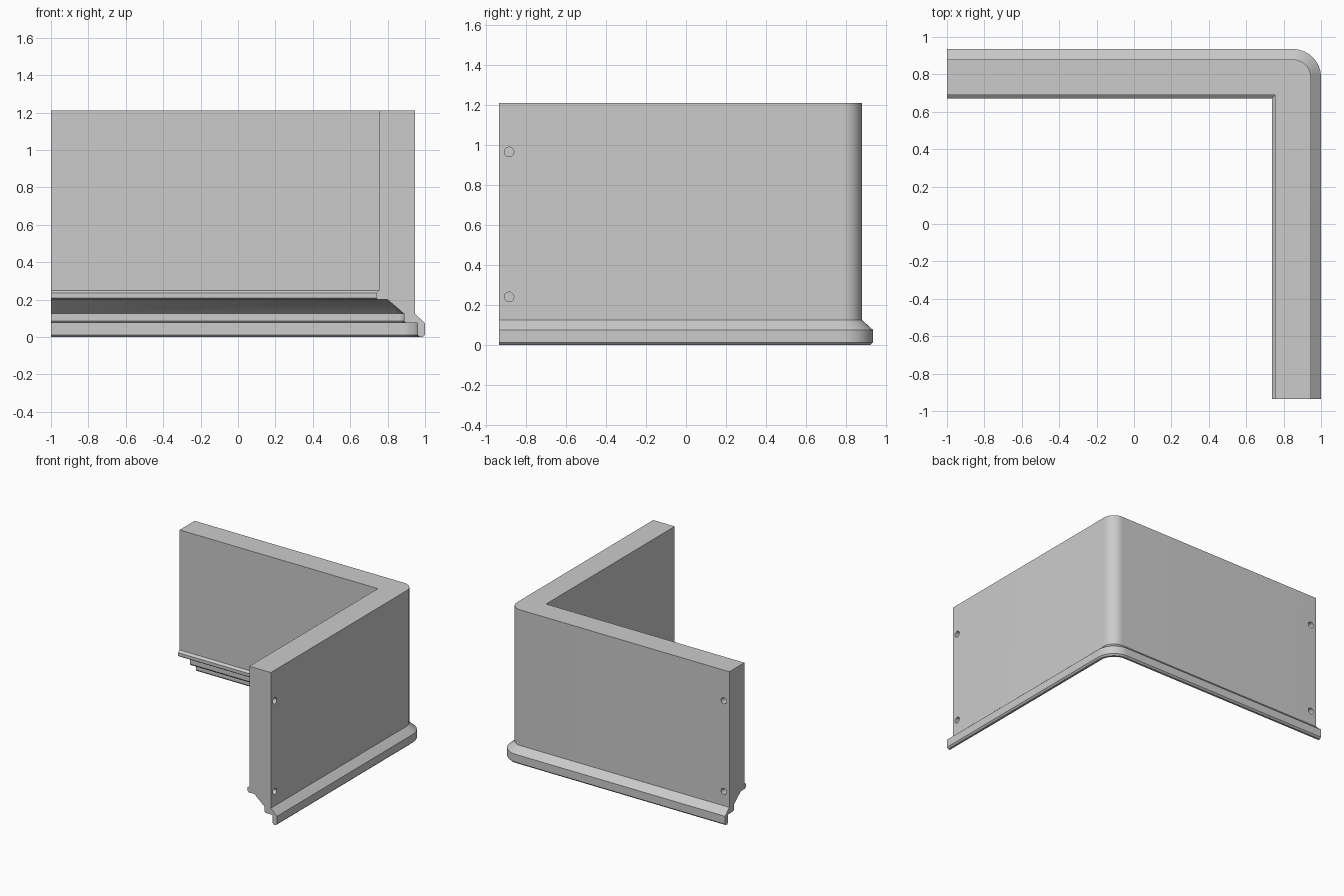
import bpy, bmesh, math
from mathutils import Vector, Matrix

if "Cube" in bpy.data.objects:
    bpy.data.objects.remove(bpy.data.objects["Cube"], do_unlink=True)

BACK, FRONT, LEFT = 0.935, -0.935, -1.0
SHIFT = 1.0 - BACK          # the back leg sits this much closer in than the side leg
TURN = 0.85                 # centre of the rounded corner
STEPS = 14

# Wall cross-section: x position on the side leg, height
profile = [
    (0.945, 1.21), (0.945, 0.125), (1.0, 0.075), (1.0, 0.012), (0.988, 0.0),
    (0.972, 0.0), (0.96, 0.012), (0.96, 0.075), (0.897, 0.075), (0.887, 0.087),
    (0.887, 0.125), (0.80, 0.20), (0.75, 0.20), (0.737, 0.21), (0.737, 0.235),
    (0.755, 0.25), (0.755, 1.21),
]

grey = bpy.data.materials.new("light_grey")
grey.use_nodes = True
colour = (0.6, 0.6, 0.6, 1.0)
grey.diffuse_color = colour
grey.node_tree.nodes["Principled BSDF"].inputs["Base Color"].default_value = colour


def corner_point(x, z, angle):
    """Round outside the turn centre, sharp mitre inside it."""
    r = max(x - TURN, 0.0)
    base = min(x, TURN)
    return Vector((base + r * math.cos(angle), base - SHIFT + r * math.sin(angle), z))


# Corner wall: sweep the cross-section along the back, round the corner, to the front
bm = bmesh.new()
sections = [[Vector((LEFT, x - SHIFT, z)) for x, z in profile]]
for i in range(STEPS + 1):
    angle = math.pi / 2 * (1 - i / STEPS)
    sections.append([corner_point(x, z, angle) for x, z in profile])
sections.append([Vector((x, FRONT, z)) for x, z in profile])
rings = [[bm.verts.new(p) for p in section] for section in sections]
for a, b in zip(rings, rings[1:]):
    for k in range(len(profile)):
        n = (k + 1) % len(profile)
        bm.faces.new((a[k], a[n], b[n], b[k]))
bm.faces.new(rings[0])
bm.faces.new(rings[-1][::-1])
bmesh.ops.remove_doubles(bm, verts=bm.verts[:], dist=0.0001)
bmesh.ops.recalc_face_normals(bm, faces=bm.faces[:])
mesh = bpy.data.meshes.new("corner_wall")
bm.to_mesh(mesh)
bm.free()
wall = bpy.data.objects.new("corner_wall", mesh)
bpy.context.collection.objects.link(wall)
mesh.materials.append(grey)

# Blind screw holes near both free ends
bm = bmesh.new()
for z in (0.24, 0.965):
    for place, turn in (
        (Vector((0.945, FRONT + 0.05, z)), Matrix.Rotation(math.pi / 2, 4, "Y")),
        (Vector((LEFT + 0.05, 0.945 - SHIFT, z)), Matrix.Rotation(math.pi / 2, 4, "X")),
    ):
        bmesh.ops.create_cone(bm, cap_ends=True, segments=24, radius1=0.024,
                              radius2=0.024, depth=0.16,
                              matrix=Matrix.Translation(place) @ turn)
cut_mesh = bpy.data.meshes.new("hole_cutter")
bm.to_mesh(cut_mesh)
bm.free()
cut_mesh.materials.append(grey)
cutter = bpy.data.objects.new("hole_cutter", cut_mesh)
bpy.context.collection.objects.link(cutter)
cutter.hide_render = True

holes = wall.modifiers.new("screw_holes", "BOOLEAN")
holes.operation = "DIFFERENCE"
holes.solver = "EXACT"
holes.object = cutter

# Apply the holes, then shade the rounded corner smoothly
bpy.ops.object.select_all(action="DESELECT")
wall.select_set(True)
bpy.context.view_layer.objects.active = wall
bpy.ops.object.modifier_apply(modifier=holes.name)
bpy.data.objects.remove(cutter, do_unlink=True)
bpy.ops.object.shade_smooth_by_angle(angle=math.radians(25))
